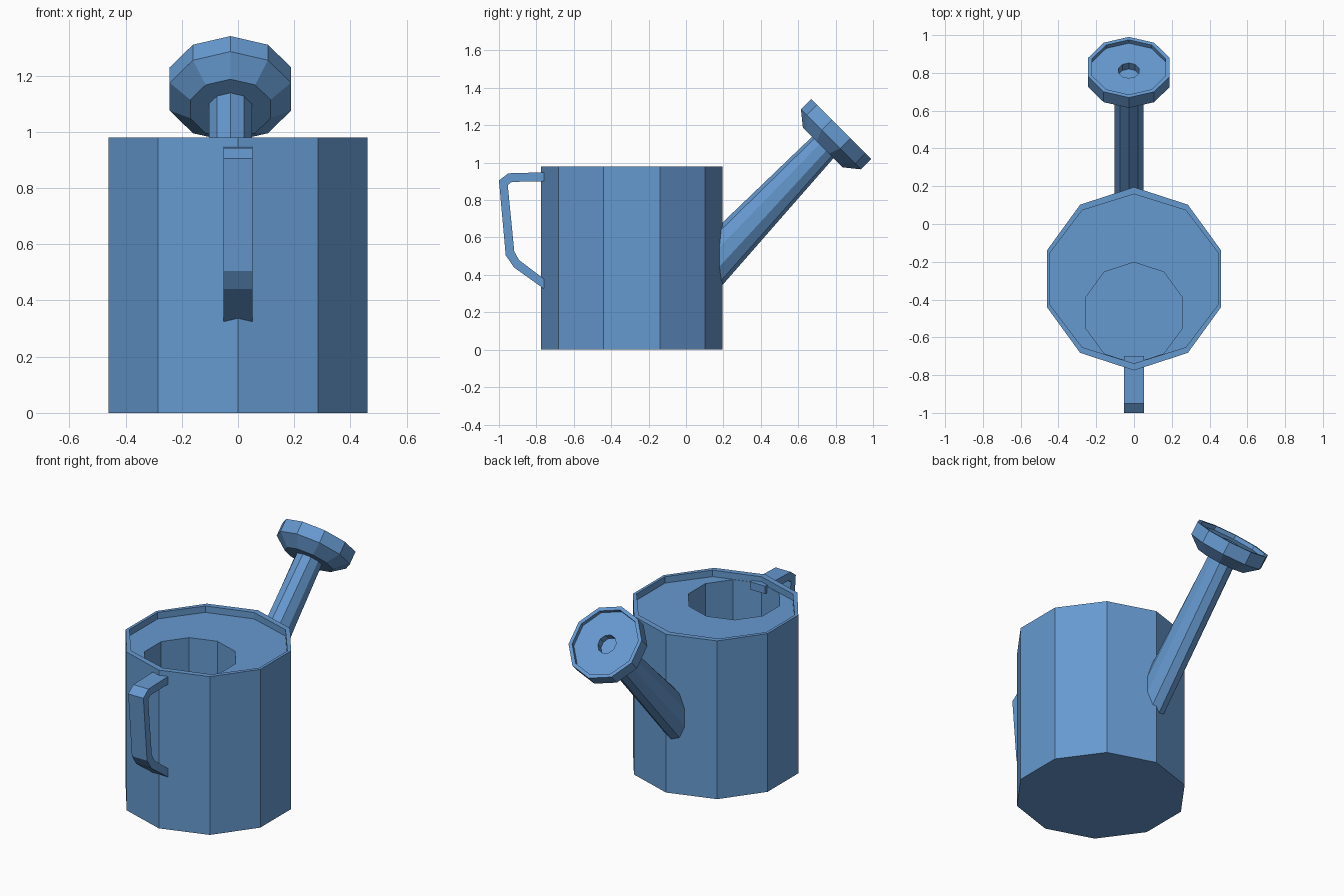
import bpy
import bmesh
from math import sin, cos, pi
from mathutils import Vector

cube = bpy.data.objects.get("Cube")
if cube:
    bpy.data.objects.remove(cube)

paint = bpy.data.materials.new("watering can blue")
paint.use_nodes = True
BLUE = (0.133, 0.32, 0.63, 1)
paint.diffuse_color = BLUE
paint.node_tree.nodes["Principled BSDF"].inputs["Base Color"].default_value = BLUE

X = Vector((1, 0, 0))
Y = Vector((0, 1, 0))
Z = Vector((0, 0, 1))
SIDES = 10


def ring(centre, rx, up, r_up):
    """Decagon with a corner pointing along the up direction."""
    angles = [2 * pi * i / SIDES for i in range(SIDES)]
    return [Vector(centre) + X * rx * sin(a) + up * r_up * cos(a) for a in angles]


def loft(name, rings):
    """Skin a row of matching rings and cap both ends."""
    bm = bmesh.new()
    rows = [[bm.verts.new(p) for p in r] for r in rings]
    n = len(rows[0])
    for a, b in zip(rows, rows[1:]):
        for i in range(n):
            j = (i + 1) % n
            bm.faces.new((a[i], a[j], b[j], b[i]))
    bm.faces.new(rows[0])
    bm.faces.new(rows[-1])
    bmesh.ops.recalc_face_normals(bm, faces=bm.faces)
    mesh = bpy.data.meshes.new(name)
    bm.to_mesh(mesh)
    bm.free()
    mesh.materials.append(paint)
    obj = bpy.data.objects.new(name, mesh)
    bpy.context.collection.objects.link(obj)
    return obj


# Body: outer wall, thin raised rim, sunken lid and offset filling hole
MID, HOLE, TOP, LID = -0.29, -0.47, 0.98, 0.94
loft("body", [
    ring((0, MID, 0), 0.485, Y, 0.485),
    ring((0, MID, TOP), 0.485, Y, 0.485),
    ring((0, MID, TOP), 0.467, Y, 0.448),
    ring((0, MID, LID), 0.467, Y, 0.448),
    ring((0, HOLE, LID), 0.268, Y, 0.267),
    ring((0, HOLE, 0.04), 0.268, Y, 0.267),
])

# Spout: tall oval at the body, round at the tip
SIDE = -0.027
axis = (Y + Z).normalized()
across = (Z - Y).normalized()
face_centre = Vector((SIDE, 0.83, 1.18))
loft("spout", [
    ring((SIDE, 0.14, 0.455), 0.081, Z, 0.172),
    ring(face_centre - axis * 0.137, 0.081, across, 0.081),
])

# Sprinkler head: flared back, rim, dished face and central hole
head = [(-0.14, 0.15), (-0.078, 0.227), (0, 0.227), (0, 0.205),
        (-0.025, 0.205), (-0.025, 0.057), (-0.07, 0.057)]
loft("sprinkler_head", [ring(face_centre + axis * s, r, across, r) for s, r in head])

# Handle: flat strap given by outer and inner (y, z) points
strap = [((-0.70, 0.95), (-0.70, 0.902)),
         ((-0.95, 0.943), (-0.932, 0.897)),
         ((-1.0, 0.905), (-0.953, 0.88)),
         ((-0.964, 0.505), (-0.918, 0.525)),
         ((-0.92, 0.44), (-0.893, 0.48)),
         ((-0.745, 0.315), (-0.745, 0.367))]
HALF = 0.052
loft("handle", [[Vector((-HALF, *o)), Vector((HALF, *o)),
                 Vector((HALF, *i)), Vector((-HALF, *i))] for o, i in strap])
